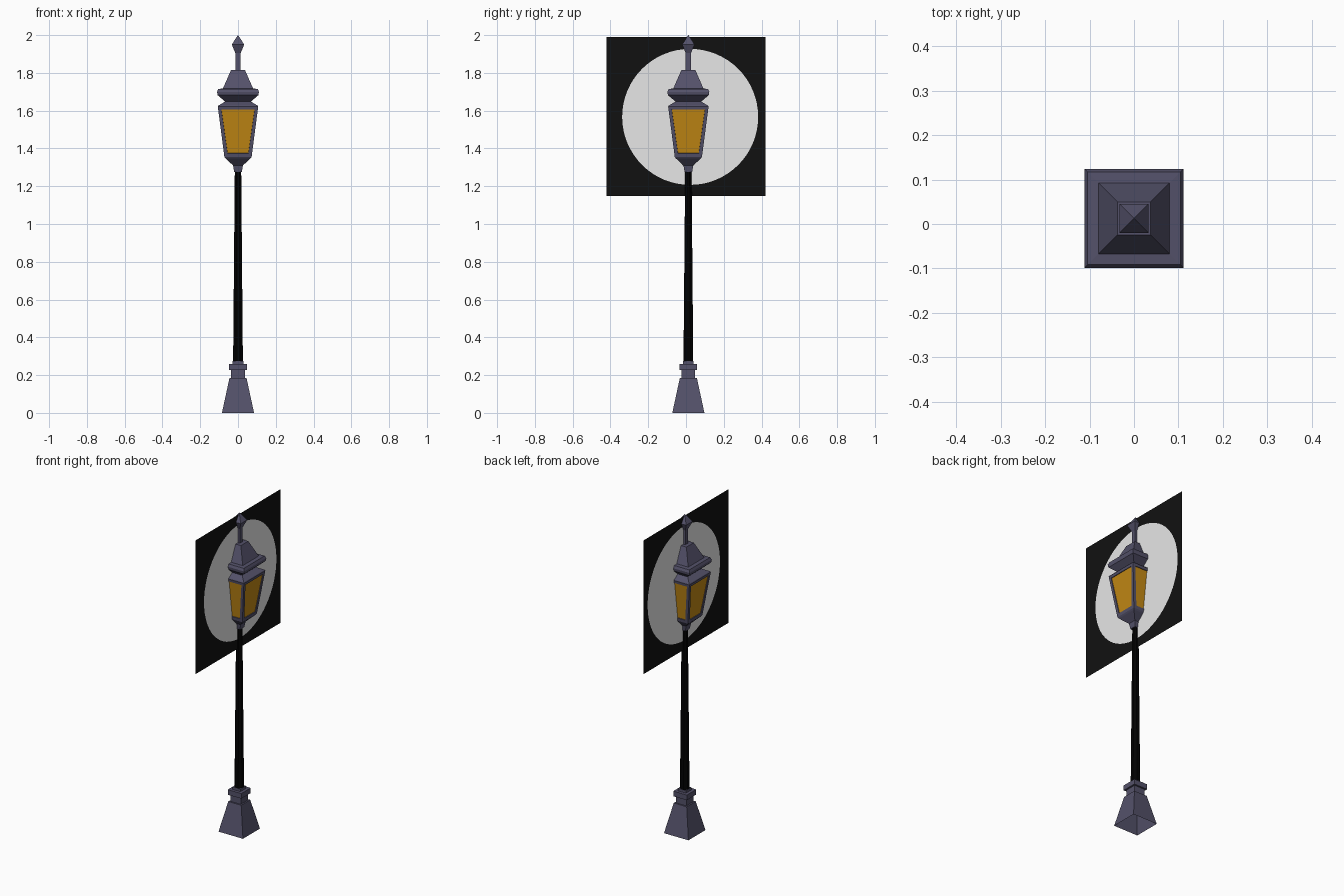
import bpy, bmesh, math

if "Cube" in bpy.data.objects:
    bpy.data.objects.remove(bpy.data.objects["Cube"])

CY = 0.0125  # the post stands slightly behind the glow card's middle


def material(name, rgb):
    m = bpy.data.materials.new(name)
    m.diffuse_color = (*rgb, 1)
    m.use_nodes = True
    m.node_tree.nodes["Principled BSDF"].inputs["Base Color"].default_value = m.diffuse_color
    return m


IRON = material("slate iron", (0.088, 0.083, 0.143))
GLASS = material("amber glass", (0.55, 0.25, 0.007))
POLE = material("black pole", (0.0005, 0.0005, 0.0006))
CARD = material("card black", (0.0055, 0.0055, 0.0055))
GLOW = material("pale glow", (0.8, 0.8, 0.8))


def finish(bm, name, mats):
    me = bpy.data.meshes.new(name)
    bm.to_mesh(me)
    bm.free()
    for m in mats:
        me.materials.append(m)
    ob = bpy.data.objects.new(name, me)
    bpy.context.collection.objects.link(ob)
    return ob


def stack(name, profile, mats, sides=4, cap_bottom=False, cap_top=False, glass_span=None):
    """Loft n-sided rings through (half width, z) pairs; optionally inset glass in one span."""
    bm = bmesh.new()
    rings = []
    for half, z in profile:
        r = half / math.cos(math.pi / sides)
        rings.append([bm.verts.new((r * math.cos(2 * math.pi * (i + 0.5) / sides),
                                    CY + r * math.sin(2 * math.pi * (i + 0.5) / sides), z))
                      for i in range(sides)])
    panes = []
    for k, (a, b) in enumerate(zip(rings, rings[1:])):
        for i in range(sides):
            j = (i + 1) % sides
            f = bm.faces.new((a[i], a[j], b[j], b[i]))
            if k == glass_span:
                panes.append(f)
    if cap_bottom:
        bm.faces.new(rings[0][::-1])
    if cap_top:
        bm.faces.new(rings[-1])
    bm.normal_update()
    if panes:
        bmesh.ops.inset_individual(bm, faces=panes, thickness=0.025, depth=0)
        bmesh.ops.inset_individual(bm, faces=panes, thickness=0.001, depth=-0.004)
        for f in panes:
            f.material_index = 1
    bmesh.ops.remove_doubles(bm, verts=bm.verts, dist=1e-5)
    return finish(bm, name, mats)


# Flared foot with collar (open underneath)
stack("base", [(0.085, 0), (0.045, 0.185), (0.036, 0.185), (0.036, 0.228), (0.047, 0.228),
               (0.047, 0.26), (0.028, 0.26), (0.028, 0.275)], [IRON], cap_top=True)

# Tapered pole
stack("pole", [(0.026, 0.26), (0.017, 1.28)], [POLE], sides=8)

# Lantern cage with four glass panes
stack("lantern", [(0.02, 1.275), (0.026, 1.31), (0.066, 1.347), (0.072, 1.355),
                  (0.107, 1.622), (0.104, 1.627), (0.068, 1.648)],
      [IRON, GLASS], cap_bottom=True, glass_span=3)

# Roof: flaring underside, eave and steep cap
stack("roof", [(0.068, 1.648), (0.108, 1.682), (0.111, 1.70), (0.104, 1.715),
               (0.08, 1.717), (0.037, 1.815)], [IRON], cap_top=True)

# Spike on top
stack("finial", [(0.014, 1.813), (0.014, 1.905), (0.033, 1.95), (0.0005, 2.0)],
      [IRON], cap_top=True)

# Flat glow card: square with a pale disc, through the lantern's middle
bm = bmesh.new()
N, HALF, RAD = 64, 0.421, 0.36
inner, outer = [], []
for i in range(N):
    c, s = math.cos(2 * math.pi * i / N), math.sin(2 * math.pi * i / N)
    k = HALF / max(abs(c), abs(s))
    inner.append(bm.verts.new((0, 0.022 + RAD * c, 1.567 + RAD * s)))
    outer.append(bm.verts.new((0, k * c, 1.569 + k * s)))
bm.faces.new(inner).material_index = 1
for i in range(N):
    j = (i + 1) % N
    bm.faces.new((inner[i], outer[i], outer[j], inner[j]))
finish(bm, "glow_card", [CARD, GLOW])
